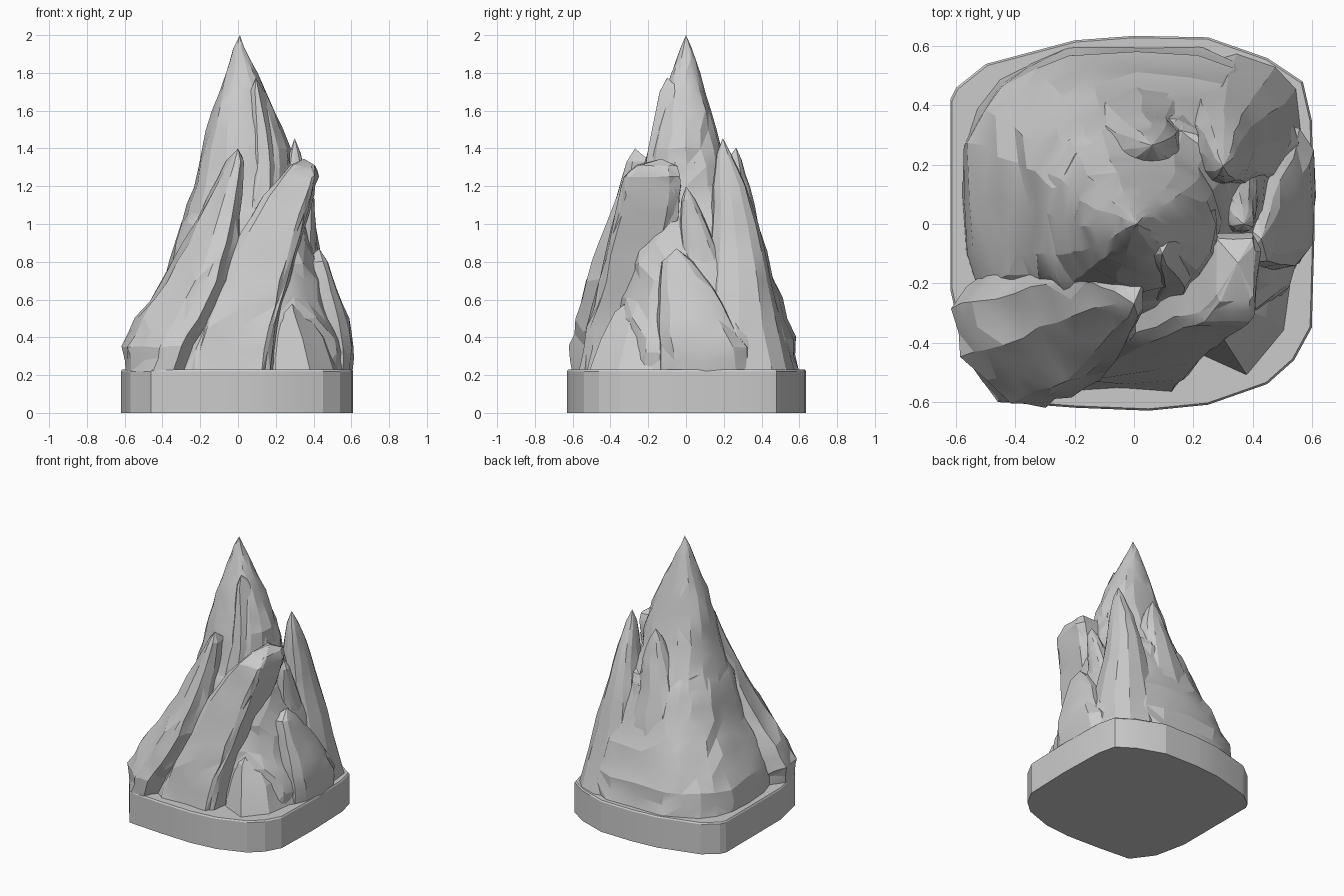
import bpy, bmesh, math, random

if "Cube" in bpy.data.objects:
    bpy.data.objects.remove(bpy.data.objects["Cube"])

random.seed(4)


def superellipse(n, p):
    # unit-square footprint (0..1), counter-clockwise
    pts = []
    for i in range(n):
        a = 2 * math.pi * i / n
        c, s = math.cos(a), math.sin(a)
        pts.append((0.5 + 0.5 * math.copysign(abs(c) ** (2 / p), c),
                    0.5 + 0.5 * math.copysign(abs(s) ** (2 / p), s)))
    return pts


def split_edges(poly, k=2):
    out = []
    for (ax, ay), (bx, by) in zip(poly, poly[1:] + poly[:1]):
        out += [(ax + (bx - ax) * i / k, ay + (by - ay) * i / k) for i in range(k)]
    return out


def rock(name, foot, rows, tip=None, jitter=0.011, sub=2):
    # stacks the footprint in boxes (z, x0, x1, y0, y1), ending in a tip or a cap
    levels = []
    for a, b in zip(rows, rows[1:]):
        for i in range(sub):
            levels.append([p + (q - p) * i / sub for p, q in zip(a, b)])
    levels.append(list(rows[-1]))
    bm = bmesh.new()
    rings = []
    for k, (z, x0, x1, y0, y1) in enumerate(levels):
        j = jitter * min(1, (x1 - x0) / 0.4)
        r = lambda: random.uniform(-j, j)
        dz = 0 if k == 0 else 1
        rings.append([bm.verts.new((x0 + (x1 - x0) * u + r(), y0 + (y1 - y0) * v + r(),
                                    z + dz * r())) for u, v in foot])
    n = len(foot)
    for lo, hi in zip(rings, rings[1:]):
        for i in range(n):
            k = (i + 1) % n
            q = [lo[i], lo[k], hi[k], hi[i]]
            if random.random() < 0.5:
                q = q[1:] + q[:1]
            bm.faces.new((q[0], q[1], q[2]))
            bm.faces.new((q[0], q[2], q[3]))
    bm.faces.new(rings[0][::-1])
    if tip:
        t = bm.verts.new(tip)
        for i in range(n):
            bm.faces.new((rings[-1][i], rings[-1][(i + 1) % n], t))
    else:
        bm.faces.new(rings[-1])
    return finish(name, bm)


def finish(name, bm):
    bmesh.ops.recalc_face_normals(bm, faces=bm.faces)
    me = bpy.data.meshes.new(name)
    bm.to_mesh(me)
    bm.free()
    ob = bpy.data.objects.new(name, me)
    bpy.context.collection.objects.link(ob)
    ob.select_set(True)
    bpy.context.view_layer.objects.active = ob
    bpy.ops.object.shade_smooth_by_angle(angle=math.radians(16))
    ob.select_set(False)
    return ob


# Base slab
outline = [(-.62, -.22), (-.57, -.45), (-.46, -.6), (-.2, -.62), (.05, -.63), (.25, -.61),
           (.45, -.54), (.54, -.46), (.6, -.35), (.61, 0), (.6, .35), (.57, .48), (.45, .56),
           (.25, .63), (0, .635), (-.2, .62), (-.5, .54), (-.6, .46), (-.62, .42)]
bm = bmesh.new()
rings = [[bm.verts.new((x * s, y * s, z)) for x, y in outline]
         for z, s in ((0, 1), (.22, 1), (.23, .99))]
for lo, hi in zip(rings, rings[1:]):
    for i in range(len(outline)):
        k = (i + 1) % len(outline)
        bm.faces.new((lo[i], lo[k], hi[k], hi[i]))
bm.faces.new(rings[0][::-1])
bm.faces.new(rings[-1])
finish("base_slab", bm)

# Main mountain: squarish skirt and rounder peak
rock("mountain_skirt", superellipse(24, 2.7),
     [(.22, -.59, .58, -.42, .605), (.4, -.565, .56, -.4, .57), (.6, -.46, .48, -.36, .51),
      (.8, -.36, .42, -.33, .43), (1.0, -.3, .35, -.3, .35), (1.1, -.25, .3, -.25, .29)],
     (0, 0, 1.15), .013)
rock("main_peak", superellipse(16, 2.3),
     [(1.0, -.305, .35, -.29, .36), (1.2, -.235, .29, -.24, .265),
      (1.4, -.195, .27, -.2, .19), (1.6, -.135, .195, -.15, .135), (1.8, -.065, .1, -.08, .075),
      (1.93, -.025, .035, -.03, .03)], (0.01, 0, 2), .009)

ROUND = superellipse(12, 2.4)

# Secondary spires around the peak
RIDGE = split_edges([(0, .3), (.35, 0), (.6, 0), (1, .6), (1, 1), (0, 1)])
rock("front_ridge", RIDGE,
     [(.95, -.05, .29, -.28, .05), (1.3, .01, .28, -.215, .05), (1.5, .04, .22, -.18, .02),
      (1.7, .065, .14, -.14, -.02)], (.095, -.1, 1.775), .006)
rock("back_right_spire", ROUND,
     [(.22, .12, .57, .02, .57), (.7, .15, .475, .1, .45), (1.0, .2, .41, .13, .385),
      (1.2, .24, .37, .14, .32), (1.37, .27, .335, .16, .24)], (.3, .195, 1.455))
rock("back_spire", ROUND,
     [(.7, -.22, .25, .1, .46), (1.0, -.12, .18, .12, .385), (1.2, -.04, .15, .17, .335),
      (1.34, .02, .1, .22, .295)], (.06, .265, 1.405))
rock("right_spire", ROUND,
     [(.3, .2, .5, -.05, .25), (.8, .25, .43, -.03, .2), (1.0, .3, .41, -.03, .11),
      (1.13, .33, .405, -.025, .05)], (.37, 0, 1.2))

# Leaning blades on the front
blade_l = split_edges([(0, .7), (.1, .35), (.5, .02), (.8, 0), (1, .25), (1, 1), (.3, 1)])
rock("front_left_blade", blade_l,
     [(.22, -.6, -.28, -.61, -.18), (.35, -.615, -.23, -.61, -.15), (.5, -.54, -.14, -.58, -.12),
      (.7, -.4, -.05, -.53, -.1), (.9, -.29, 0, -.455, -.1), (1.15, -.155, .02, -.365, -.12),
      (1.33, -.065, .03, -.315, -.19)], (0, -.27, 1.4), .012)
blade_r = split_edges([(0, .1), (.1, 0), (.85, 0), (.94, .1), (1, .8), (.9, 1), (0, 1)])
rock("front_right_blade", blade_r,
     [(.22, -.28, .2, -.56, -.2), (.45, -.2, .22, -.52, -.15), (.7, -.09, .28, -.46, -.1),
      (.95, .02, .345, -.4, -.05), (1.15, .14, .4, -.35, -.03), (1.25, .22, .425, -.33, -.03),
      (1.31, .28, .41, -.26, -.05)], (.35, -.13, 1.345), .009)

# Boulders and shards at the lower right
rock("right_boulder", superellipse(12, 3.2),
     [(.22, .3, .6, -.15, .36), (.35, .3, .615, -.16, .34), (.5, .3, .585, -.16, .24),
      (.65, .31, .525, -.15, .16), (.8, .35, .475, -.13, .04)], (.43, -.05, .87))
SHARD = [(0, .25), (.55, 0), (.95, .45), (1, .95), (.5, 1), (0, .95)]
rock("front_shard", SHARD,
     [(.22, .19, .53, -.52, -.15), (.4, .2, .46, -.45, -.14), (.53, .21, .36, -.38, -.17)],
     (.28, -.28, .615), .01, 1)
rock("inner_shard", SHARD,
     [(.22, .26, .5, -.3, -.02), (.6, .3, .46, -.2, -.03), (.73, .34, .43, -.16, -.05)],
     (.385, -.1, .79), .01, 1)
